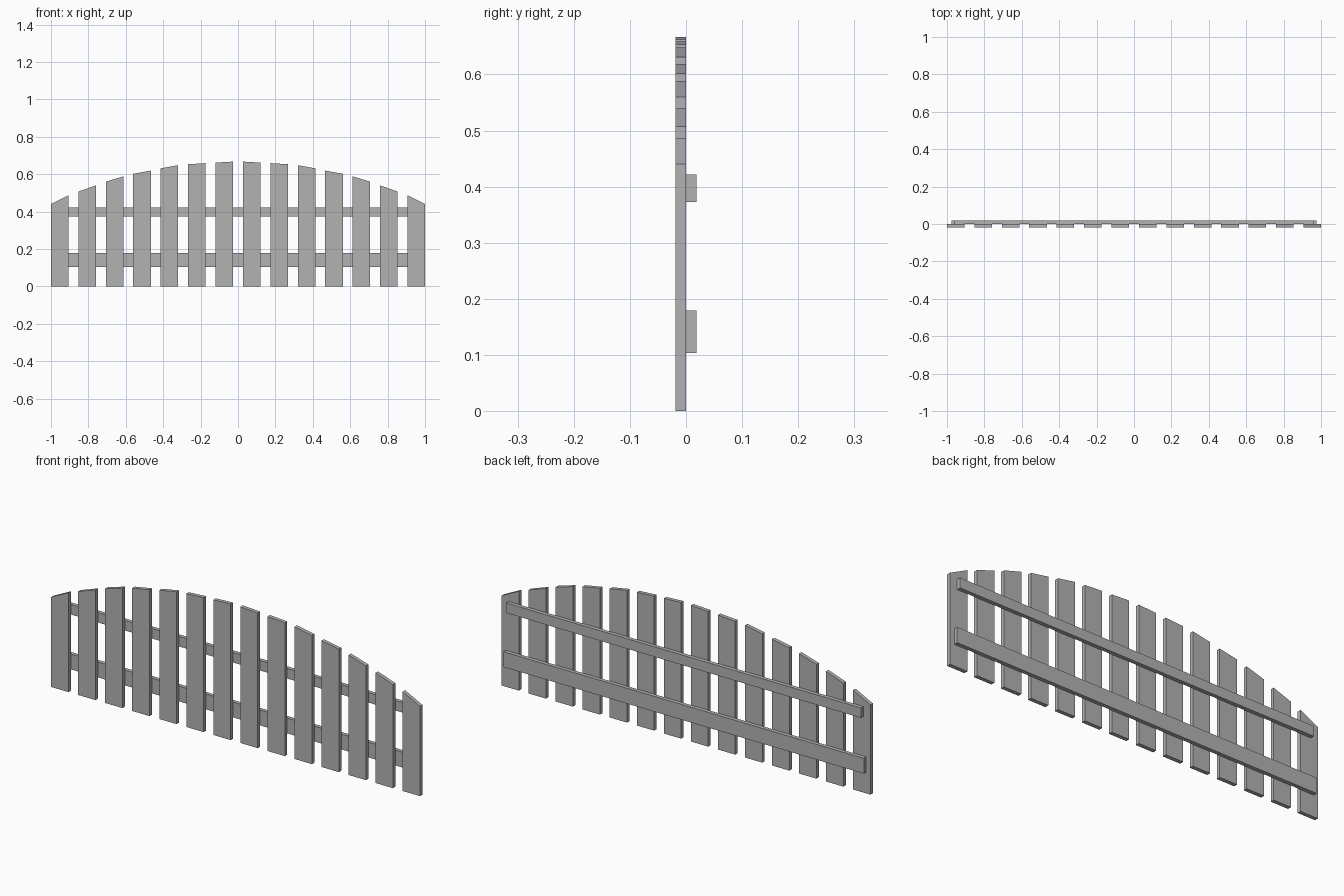
import bpy
import bmesh

cube = bpy.data.objects.get("Cube")
if cube:
    bpy.data.objects.remove(cube, do_unlink=True)

grey = bpy.data.materials.new("plain grey")
grey.use_nodes = True
colour = (0.45, 0.45, 0.45, 1)
grey.diffuse_color = colour
grey.node_tree.nodes["Principled BSDF"].inputs["Base Color"].default_value = colour

THICK = 0.019
WIDTH = 0.094
COUNT = 14


def board(name, outline, y0, y1):
    """Extrude an x-z outline from y0 to y1."""
    bm = bmesh.new()
    face = bm.faces.new([bm.verts.new((x, y0, z)) for x, z in outline])
    grown = bmesh.ops.extrude_face_region(bm, geom=[face])
    moved = [v for v in grown["geom"] if isinstance(v, bmesh.types.BMVert)]
    bmesh.ops.translate(bm, vec=(0, y1 - y0, 0), verts=moved)
    bmesh.ops.recalc_face_normals(bm, faces=bm.faces)
    mesh = bpy.data.meshes.new(name)
    bm.to_mesh(mesh)
    bm.free()
    mesh.materials.append(grey)
    obj = bpy.data.objects.new(name, mesh)
    bpy.context.collection.objects.link(obj)


# Outer and inner top heights of the pickets, from the end to the middle
tops = [(0.44, 0.487), (0.507, 0.54), (0.56, 0.588), (0.602, 0.619),
        (0.631, 0.648), (0.653, 0.659), (0.662, 0.667)]

# Pickets, mirrored about the middle
pitch = (2 - WIDTH) / (COUNT - 1)
for i, (outer, inner) in enumerate(tops):
    for side, word in ((-1, "right"), (1, "left")):
        a = side * (1 - i * pitch)
        b = a - side * WIDTH
        board(f"picket_{word}_{i + 1}",
              [(a, 0), (b, 0), (b, inner), (a, outer)], -THICK, 0)

# Rails across the back
for name, half, low, high in (("lower_rail", 0.977, 0.104, 0.179),
                              ("upper_rail", 0.961, 0.373, 0.422)):
    board(name, [(-half, low), (half, low), (half, high), (-half, high)],
          0, THICK)
